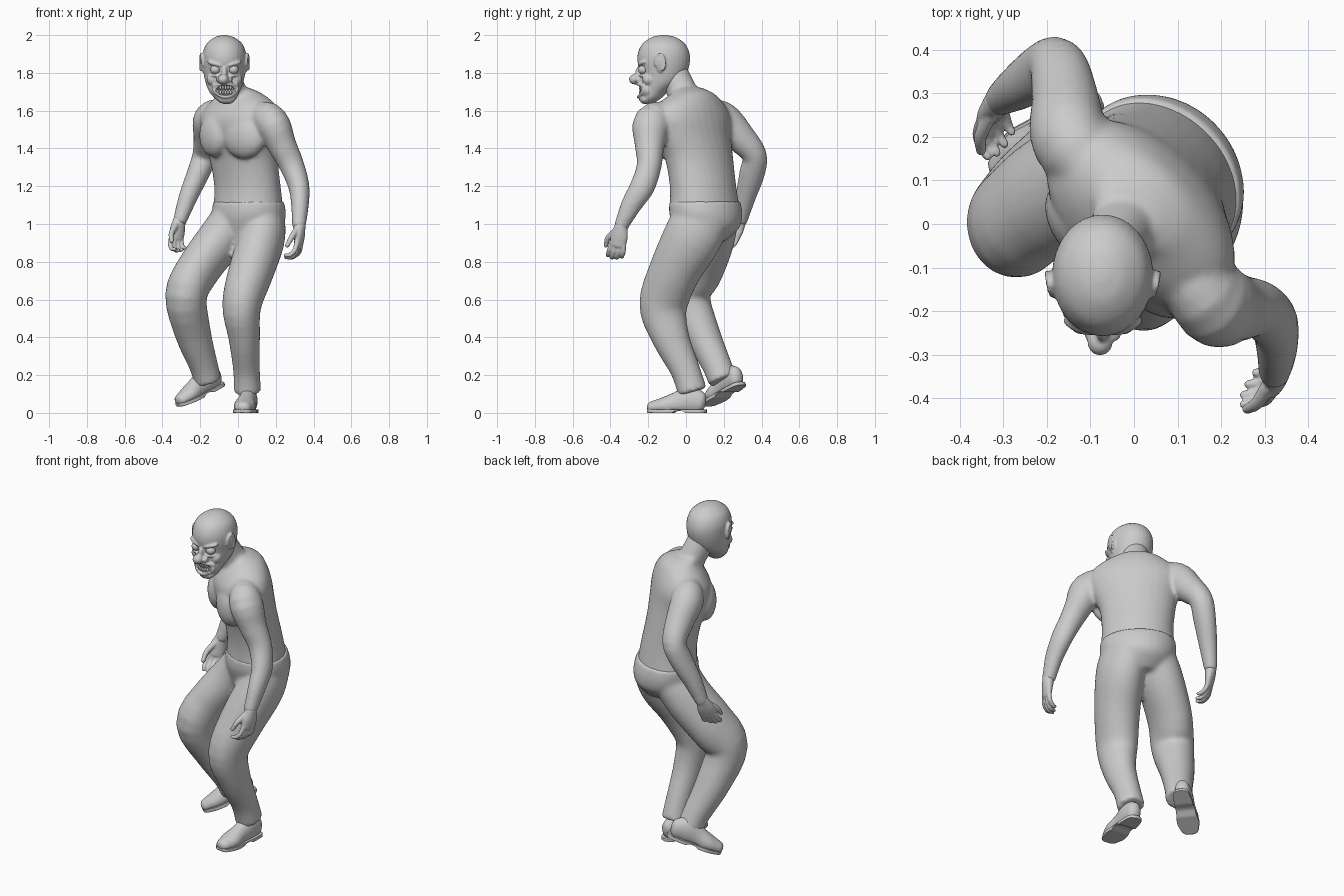
import bpy, bmesh, math
from mathutils import Vector, Matrix


def spline(st, k=4):
    """Catmull-Rom resampling of (x, y, z, width, thickness) stations."""
    p = [Vector(s) for s in st]
    p = [p[0] * 2 - p[1]] + p + [p[-1] * 2 - p[-2]]
    out = []
    for i in range(1, len(p) - 2):
        a, b, c, d = p[i - 1:i + 3]
        for j in range(k):
            t = j / k
            out.append((b * 2 + (c - a) * t + (a * 2 - b * 5 + c * 4 - d) * t * t
                        + (b * 3 - a - c * 3 + d) * t ** 3) * 0.5)
    return out + [p[-2]]


def loft(bm, st, side=(1, 0, 0), n=20, flat=False, cap=0.0):
    """Skin elliptical rings along a path; cap > 0 rounds the ends."""
    s = spline(st)
    P = [Vector(q[:3]) for q in s]
    rings = []
    for i, q in enumerate(s):
        T = Vector((0, 0, 1)) if flat else (P[min(i + 1, len(P) - 1)] - P[max(i - 1, 0)]).normalized()
        u = Vector(side)
        u = (u - T * u.dot(T)).normalized()
        v = T.cross(u)
        w, t = max(q[3], .002), max(q[4], .002)
        rows = [(0, 1)]
        ends = [(math.sin(a) * min(w, t) * cap, math.cos(a)) for a in (.5, .95, 1.35)]
        if cap and i == 0:
            rows = [(-o, f) for o, f in reversed(ends)] + rows
        if cap and i == len(s) - 1:
            rows = rows + ends
        for o, f in rows:
            rings.append([bm.verts.new(P[i] + T * o + u * (w * f * math.cos(2 * math.pi * j / n))
                                       + v * (t * f * math.sin(2 * math.pi * j / n))) for j in range(n)])
    for a, b in zip(rings, rings[1:]):
        for j in range(n):
            bm.faces.new((a[j], a[(j + 1) % n], b[(j + 1) % n], b[j]))
    bm.faces.new(rings[0][::-1])
    bm.faces.new(rings[-1])
    return [v for r in rings for v in r]


def ball(bm, c, r, yaw=0.0, tilt=0.0):
    m = (Matrix.Translation(c) @ Matrix.Rotation(yaw, 4, 'Z') @ Matrix.Rotation(tilt, 4, 'Y')
         @ Matrix.Diagonal((*r, 1)))
    bmesh.ops.create_uvsphere(bm, u_segments=20, v_segments=14, radius=1, matrix=m)


def finish(name, bm, voxel=0, smooth=3):
    """Turn the bmesh into an object; voxel > 0 fuses overlapping volumes."""
    bmesh.ops.recalc_face_normals(bm, faces=bm.faces)
    me = bpy.data.meshes.new(name)
    bm.to_mesh(me)
    bm.free()
    for f in me.polygons:
        f.use_smooth = True
    ob = bpy.data.objects.new(name, me)
    bpy.context.collection.objects.link(ob)
    if voxel:
        r = ob.modifiers.new("fuse", 'REMESH')
        r.mode, r.voxel_size, r.use_smooth_shade = 'VOXEL', voxel, True
        s = ob.modifiers.new("relax", 'SMOOTH')
        s.factor, s.iterations = 0.5, smooth
    return ob


# Torso twisted to its right, with chest, neck and both arms
bm = bmesh.new()
ACROSS = (.7, -.7, 0)
loft(bm, [(.055, .10, 1.07, .206, .165), (.05, .09, 1.2, .197, .152), (.03, .068, 1.35, .208, .15),
          (.018, .033, 1.47, .24, .162), (.015, .022, 1.56, .262, .158), (.02, .025, 1.63, .22, .132),
          (.015, .035, 1.69, .13, .095), (-.015, .01, 1.722, .072, .072)], ACROSS, 32, flat=True)
loft(bm, [(.01, .02, 1.6, .09, .09), (-.03, -.02, 1.70, .075, .08), (-.06, -.07, 1.8, .075, .08)], n=24)
ball(bm, (.035, -.13, 1.46), (.125, .065, .115), -.6)
ball(bm, (-.128, .0, 1.47), (.105, .063, .115), -1.0)
loft(bm, [(.10, -.08, 1.57, .07, .08), (.178, -.178, 1.535, .092, .102), (.232, -.192, 1.42, .077, .08),
          (.285, -.195, 1.31, .066, .066), (.322, -.23, 1.2, .056, .066), (.328, -.29, 1.1, .047, .055),
          (.322, -.345, .985, .036, .038)], cap=.4)
loft(bm, [(-.07, .10, 1.58, .07, .08), (-.145, .19, 1.555, .09, .095), (-.158, .285, 1.46, .078, .082),
          (-.175, .362, 1.365, .067, .066), (-.21, .35, 1.27, .06, .068), (-.265, .315, 1.14, .05, .054),
          (-.31, .285, 1.01, .036, .038)], cap=.4)
finish("torso_and_arms", bm, .011, 5)

# Trousers: pelvis and two bent legs
bm = bmesh.new()
loft(bm, [(.055, .10, 1.12, .208, .168), (.06, .105, 1.05, .208, .178), (.06, .11, .98, .18, .165),
          (.05, .09, .91, .12, .12)], ACROSS, 32, flat=True)
loft(bm, [(.14, .09, 1.04, .11, .15), (.126, .03, .92, .122, .155), (.07, -.06, .75, .12, .137),
          (.02, -.12, .57, .104, .128), (.033, -.082, .4, .084, .1), (.045, -.005, .23, .071, .079),
          (.05, .035, .11, .073, .079)], n=24)
loft(bm, [(-.01, .13, 1.04, .12, .15), (-.10, .11, .91, .122, .145), (-.21, .055, .76, .115, .143),
          (-.275, .003, .62, .111, .127), (-.238, .085, .42, .096, .096), (-.185, .16, .26, .077, .079),
          (-.16, .195, .17, .073, .077)], n=24)
finish("trousers", bm, .012, 7)

# Shoes, the right one with its heel lifted
def shoe(name, centre, toward):
    Y = -Vector(toward).normalized()
    X = Y.cross(Vector((0, 0, 1))).normalized()
    M = Matrix((X, Y, X.cross(Y))).transposed()
    bm = bmesh.new()
    line = [(0, .125, .055, .04, .06), (0, .07, .065, .047, .075), (0, 0, .05, .048, .06),
            (0, -.07, .036, .057, .046), (0, -.13, .028, .042, .034)]
    for grow, lo, hi in ((0, .015, 1), (.006, 0, .018)):
        st = [(x, y, z if not grow else .01, w + grow, t) for x, y, z, w, t in line]
        for v in loft(bm, st, n=24, cap=.8):
            v.co.z = min(max(v.co.z, lo), hi)
            if grow and .0 < v.co.y < .05:
                v.co.z = max(v.co.z, .012)
            v.co = M @ v.co + Vector(centre)
    ob = finish(name, bm)
    bpy.context.view_layer.objects.active = ob
    ob.select_set(True)
    bpy.ops.object.shade_smooth_by_angle(angle=math.radians(40))
    ob.select_set(False)


shoe("left_shoe", (.045, -.05, 0), (-.15, -1, 0))
shoe("right_shoe", (-.198, .205, .09), (-.24, -.19, -.12))

# Hands: palm, four curled fingers and a thumb
def hand(name, wrist, along, curl, thumb, k=1.08):
    W, D, N, S = Vector(wrist), *(Vector(v).normalized() for v in (along, curl, thumb))
    bm = bmesh.new()

    def part(pts, side=S, n=12):
        loft(bm, [(*(W + (D * d + S * s + N * c) * k), w * k, t * k) for d, s, c, w, t in pts], side, n, cap=.9)
    part([(-.01, 0, 0, .032, .03), (.04, 0, 0, .043, .025), (.085, 0, .004, .042, .019)], n=16)
    for i in range(4):
        s, g = .032 - .021 * i, (.95, 1.05, 1, .85)[i]
        part([(.08, s, .003, .012, .013), (.08 + .04 * g, s * 1.15, .012, .0115, .012),
              (.08 + .065 * g, s * 1.15, .036, .0105, .011), (.08 + .066 * g, s * 1.1, .062 * g, .009, .009)])
    part([(.02, .025, .01, .016, .016), (.06, .052, .025, .014, .014), (.10, .055, .045, .011, .011)], N)
    finish(name, bm, .005, 2)


hand("left_hand", (.325, -.345, .98), (.0, -.18, -1), (-1, -.1, 0), (-.3, -1, .2))
hand("right_hand", (-.312, .283, 1.01), (-.2, -.35, -1), (.5, -.8, 0), (-.7, -.6, 0))

# Head with brows, cheeks, nose, lips and ears
CX = -.072
bm = bmesh.new()
loft(bm, [(-.062, -.2, 1.64, .03, .03), (-.065, -.187, 1.665, .058, .055), (CX, -.165, 1.70, .08, .073),
          (CX, -.13, 1.75, .1, .108), (CX, -.118, 1.80, .11, .124), (CX, -.118, 1.86, .116, .139),
          (CX, -.118, 1.91, .113, .135), (CX, -.118, 1.955, .094, .112), (CX, -.118, 1.988, .052, .065),
          (CX, -.118, 2.0, .012, .016)], n=32, flat=True)
ball(bm, (-.066, -.203, 1.71), (.074, .05, .05))
ball(bm, (-.06, -.212, 1.662), (.046, .036, .028))
ball(bm, (CX - .006, -.272, 1.766), (.029, .03, .027))
ball(bm, (CX, -.245, 1.795), (.016, .025, .04))
for s in (-1, 1):
    ball(bm, (CX + s * .05, -.234, 1.848), (.045, .018, .012), s * .35, -s * .25)
    ball(bm, (CX + s * .06, -.195, 1.765), (.034, .036, .034))
    ball(bm, (CX + s * .026, -.25, 1.763), (.017, .02, .015))
    ball(bm, (CX + s * .045, -.23, 1.787), (.03, .016, .009), s * .35)
    ball(bm, (CX + s * .117, -.14, 1.845), (.01, .022, .045), -s * .4, s * .15)
    loft(bm, [(CX + s * (.115 + .012 * math.sin(a / 2)), -.138 - .025 * math.cos(a), 1.852 + .047 * math.sin(a),
               .007, .007) for a in [4 - i * .42 for i in range(11)]], n=8, cap=1)
loft(bm, [(-.066 + .064 * math.cos(a), -.252 + 8 * (.062 * math.cos(a)) ** 2,
           1.706 + .033 * math.sin(a) + 4 * (.062 * math.cos(a)) ** 2, .009, .009)
          for a in [i * math.pi / 8 for i in range(17)]], (0, 1, 0), 10)
head = finish("head", bm, .0055, 2)

# Open mouth
bm = bmesh.new()
ball(bm, (-.066, -.262, 1.708), (.061, .05, .027))
cutter = finish("mouth_cutter", bm)
cutter.hide_render = True
cutter.hide_set(True)
cut = head.modifiers.new("mouth", 'BOOLEAN')
cut.operation, cut.object = 'DIFFERENCE', cutter

# Two rows of teeth along the mouth
bm = bmesh.new()
for z, h, n in ((1.722, .022, 4), (1.695, .018, 3)):
    for i in range(-n, n + 1):
        x = i * .0135
        ball(bm, (-.066 + x, -.241 + 8 * x * x, z + 2.5 * x * x), (.0068, .009, h * .65))
finish("teeth", bm)

# Eyes
for s, side in ((-1, "right"), (1, "left")):
    bm = bmesh.new()
    ball(bm, (CX + s * .048, -.226, 1.817), (.027, .027, .025))
    finish(side + "_eye", bm)
